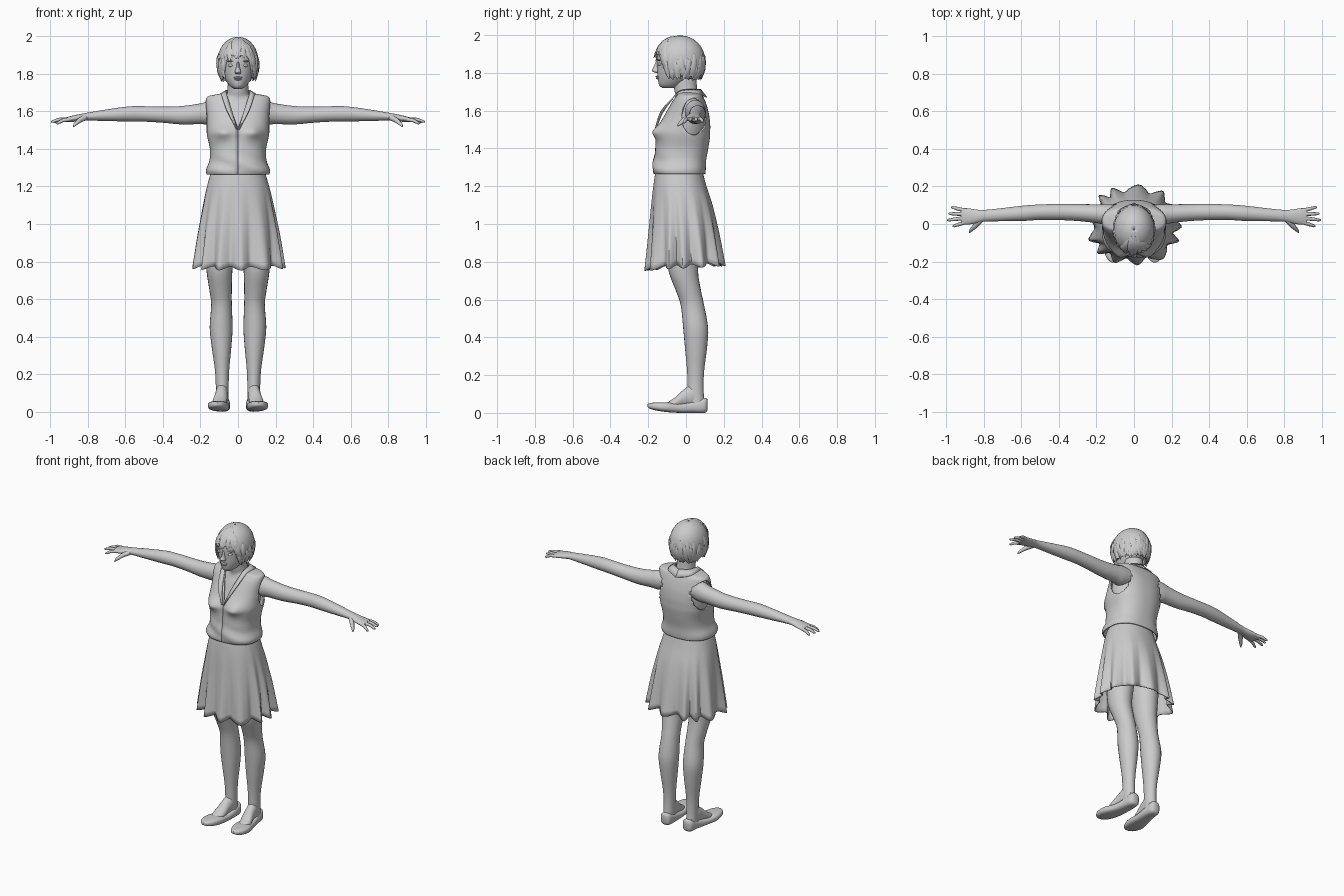
import bpy, bmesh, math, random
from mathutils import Vector
from math import sin, cos, pi, exp

if "Cube" in bpy.data.objects:
    bpy.data.objects.remove(bpy.data.objects["Cube"])

random.seed(4)


def skin(bm, rings, closed=True, caps=True):
    """Bridge a list of point rings into faces."""
    rows = [[bm.verts.new(p) for p in r] for r in rings]
    n = len(rows[0])
    for a, b in zip(rows, rows[1:]):
        for i in range(n if closed else n - 1):
            j = (i + 1) % n
            bm.faces.new((a[i], a[j], b[j], b[i]))
    if caps:
        bm.faces.new(rows[0])
        bm.faces.new(rows[-1])


def finish(name, bm, mirror=False, thick=0.0):
    bmesh.ops.recalc_face_normals(bm, faces=bm.faces)
    me = bpy.data.meshes.new(name)
    bm.to_mesh(me)
    bm.free()
    me.shade_smooth()
    me.set_sharp_from_angle(angle=math.radians(50))
    ob = bpy.data.objects.new(name, me)
    bpy.context.collection.objects.link(ob)
    if thick:
        m = ob.modifiers.new("Thickness", 'SOLIDIFY')
        m.thickness, m.offset = thick, -1
    if mirror:
        ob.modifiers.new("Mirror", 'MIRROR').use_mirror_merge = False
    return ob


def spline(rows, n=4):
    """Catmull-Rom interpolation of number tuples."""
    out = []
    for i in range(len(rows) - 1):
        q = [rows[max(i - 1, 0)], rows[i], rows[i + 1], rows[min(i + 2, len(rows) - 1)]]
        for k in range(n):
            t = k / n
            out.append(tuple(0.5 * (2 * b + (c - a) * t + (2 * a - 5 * b + 4 * c - d) * t * t
                                    + (3 * b - a - 3 * c + d) * t ** 3) for a, b, c, d in zip(*q)))
    return out + [tuple(rows[-1])]


def loft(name, rows, axis=2, power=2.0, sides=24, mirror=False, warp=None, gap=None,
         caps=True, thick=0.0, edit=None):
    """Rows: (position on axis, centre 1, centre 2, radius 1, radius 2)."""
    rings = []
    for t, c1, c2, r1, r2 in spline(rows):
        g = math.asin(min(.95, gap(t) / r1) ** (power / 2)) if gap else 0
        ring = []
        for i in range(sides + (1 if gap else 0)):
            a = -pi / 2 + g + (2 * pi - 2 * g) * i / sides
            u = c1 + r1 * math.copysign(abs(cos(a)) ** (2 / power), cos(a))
            v = c2 + r2 * math.copysign(abs(sin(a)) ** (2 / power), sin(a))
            p = Vector(((t, u, v), (u, t, v), (u, v, t))[axis])
            ring.append(warp(p, a) if warp else p)
        rings.append(ring)
    bm = bmesh.new()
    skin(bm, rings, not gap, caps)
    if edit:
        edit(bm)
    return finish(name, bm, mirror, thick)


def body(rows):
    """(z, half width, front y, back y) to loft rows."""
    return [(z, 0, (f + b) / 2, r, (b - f) / 2) for z, r, f, b in rows]


def tube(bm, pts, widths, flat=1.0, up=Vector((0, 0, 1)), sides=8):
    pts = [Vector(p) for p in pts]
    rings = []
    for i, p in enumerate(pts):
        tan = (pts[min(i + 1, len(pts) - 1)] - pts[max(i - 1, 0)]).normalized()
        u = tan.cross(up).normalized()
        v = u.cross(tan)
        w = widths[i]
        rings.append([p + u * w * cos(2 * pi * k / sides) + v * w * flat * sin(2 * pi * k / sides)
                      for k in range(sides)])
    skin(bm, rings)


def blob(name, loc, size, mirror=False):
    bm = bmesh.new()
    bmesh.ops.create_uvsphere(bm, u_segments=16, v_segments=10, radius=1)
    for v in bm.verts:
        v.co = Vector(loc) + Vector(a * b for a, b in zip(v.co, size))
    finish(name, bm, mirror)


# Head, neck and chest
loft("head", body([(1.72, .02, -.125, -.06), (1.735, .042, -.142, -.02), (1.77, .068, -.149, .03),
                   (1.81, .083, -.152, .06), (1.86, .09, -.155, .075), (1.91, .09, -.15, .075),
                   (1.96, .072, -.12, .06), (1.985, .04, -.08, .02)]), sides=32)
loft("neck_and_chest", body([(1.45, .14, -.13, .1), (1.5, .15, -.128, .11), (1.56, .154, -.1, .11),
                             (1.62, .154, -.075, .1), (1.655, .13, -.058, .085), (1.68, .07, -.055, .072),
                             (1.71, .056, -.062, .06), (1.77, .055, -.07, .055)]), sides=32)

# Face details
loft("nose", body([(1.865, .007, -.158, -.13), (1.83, .011, -.172, -.13), (1.812, .017, -.181, -.13),
                   (1.803, .015, -.168, -.13), (1.799, .008, -.155, -.13)]), sides=12)
blob("eye", (.036, -.135, 1.846), (.017, .014, .009), True)
blob("eyebrow", (.038, -.138, 1.868), (.022, .014, .004), True)
blob("upper_lip", (0, -.15, 1.781), (.024, .011, .005))
blob("lower_lip", (0, -.149, 1.772), (.02, .011, .006))

# Short hair: cap shell plus tapered locks
def scalp(a, e, s=1.0):
    h = cos(e if e > 0 else e * .75)
    return Vector((.109 * s * h * cos(a), -.03 + .13 * s * h * sin(a), min(1.999, 1.87 + .128 * s * sin(e))))


def hairline(a):
    f = max(0, min(1, (-sin(a) - .55) / .35))
    return math.radians(-46 + 58 * f * f * (3 - 2 * f))


bm = bmesh.new()
angles = [2 * pi * i / 40 for i in range(40)]
skin(bm, [[scalp(a, pi / 2 * (1 - k / 12) * .98 + hairline(a) * k / 12) for a in angles] for k in range(13)],
     caps=False)
finish("hair_cap", bm, thick=.015)

bm = bmesh.new()
for i in range(64):
    a = 2 * pi * i / 64 * 3 + random.uniform(-.1, .1)
    end = hairline(a) - random.uniform(.0, .16)
    start = end + random.uniform(.6, 1.2)
    swirl = random.uniform(-.35, .35)
    flick = random.uniform(.0, .1)
    pts = [scalp(a + swirl * t * t, start + (end - start) * t, 1 + .015 * sin(pi * t) + flick * t ** 4)
           for t in (0, .2, .4, .6, .8, 1)]
    tube(bm, pts, [.003, .013, .016, .015, .010, .002], .4, Vector((cos(a), sin(a), .4)), 6)
finish("hair_locks", bm)

# Sleeveless blouse with open neckline and armholes
def bust(p, a):
    if p.y < 0:
        p.y -= .03 * exp(-((abs(p.x) - .08) / .045) ** 2 - ((p.z - 1.488) / .035) ** 2)
        p.y += .006 * sin(p.z * 60 + p.x * 25) * max(0, 1 - abs(p.z - 1.32) / .08)
    return p


def armholes(bm):
    def e(v):
        if abs(v.co.x) < .1:
            return 9
        return math.hypot((v.co.y - .042) / .065, (v.co.z - 1.568) / .098)
    bmesh.ops.delete(bm, geom=[f for f in bm.faces if all(e(v) < 1 for v in f.verts)], context='FACES')
    for v in bm.verts:
        k = e(v)
        if k < 1:
            v.co.y = .042 + (v.co.y - .042) / k
            v.co.z = 1.568 + (v.co.z - 1.568) / k


loft("blouse", body([(1.265, .168, -.172, .102), (1.29, .17, -.178, .105), (1.34, .152, -.17, .107),
                     (1.4, .15, -.163, .118), (1.46, .163, -.16, .127), (1.49, .167, -.157, .128),
                     (1.53, .167, -.14, .128), (1.58, .168, -.112, .122), (1.62, .171, -.09, .112),
                     (1.655, .172, -.07, .1), (1.68, .162, -.052, .088), (1.692, .11, -.056, .078),
                     (1.698, .078, -.054, .072)]),
     power=2.4, sides=64, warp=bust, caps=False, thick=.007, edit=armholes,
     gap=lambda z: max(.0006, .062 * (z - 1.51) / .18))

# Folded collar running down both sides of the neckline
inner = spline([(.002, -.158, 1.505), (.024, -.132, 1.58), (.046, -.085, 1.65), (.064, -.035, 1.705),
                (.058, .04, 1.715), (0, .078, 1.715)])
outer = spline([(.006, -.164, 1.51), (.05, -.138, 1.59), (.075, -.09, 1.65), (.09, -.03, 1.695),
                (.085, .07, 1.69), (0, .112, 1.672)])
bm = bmesh.new()
skin(bm, [inner, outer], closed=False, caps=False)
finish("collar", bm, True, .006)

# Flared skirt with folds deepening to the hem
def folds(p, a):
    k = max(0, (1.24 - p.z) / .47)
    w = cos(13 * a + 1.1 * sin(3 * a) + .6 * sin(5 * a + 1))
    s = 1 + .095 * k ** 1.3 * w * abs(w) ** .3
    return Vector((p.x * s, -.01 + (p.y + .01) * s, p.z + k * (.013 * sin(a) - .01 * w)))


loft("skirt", body([(1.29, .14, -.16, .085), (1.2, .166, -.173, .108), (1.1, .188, -.182, .138),
                    (.95, .214, -.192, .168), (.775, .234, -.203, .192)]),
     power=2.25, sides=156, warp=folds, caps=False, thick=.006)

# Legs, feet and flat shoes
loft("leg", [(1.02, .09, -.015, .08, .095), (.88, .095, -.015, .08, .09), (.75, .099, -.014, .069, .078),
             (.65, .093, .012, .06, .067), (.57, .088, .034, .055, .062), (.45, .09, .051, .061, .066),
             (.35, .088, .053, .053, .059), (.22, .085, .051, .038, .045), (.12, .084, .051, .034, .042),
             (.04, .084, .055, .034, .045)], mirror=True)


def foot_rows(rows):
    return [(y, cx, (a + b) / 2, w, (b - a) / 2) for y, cx, w, a, b in rows]


loft("foot", foot_rows([(.09, .084, .02, .03, .1), (.04, .085, .033, .03, .15), (-.01, .09, .034, .03, .125),
                        (-.06, .098, .038, .02, .08), (-.11, .103, .03, .02, .05)]), axis=1, mirror=True)
loft("shoe", foot_rows([(.115, .08, .014, .02, .068), (.1, .081, .034, 0, .08), (.04, .083, .041, 0, .062),
                        (-.03, .092, .047, 0, .05), (-.1, .104, .056, .004, .056), (-.16, .109, .046, .013, .055),
                        (-.193, .11, .026, .023, .051), (-.205, .11, .008, .033, .045)]),
     axis=1, power=2.8, mirror=True)

# Arms held straight out, with hands
loft("arm", [(.08, .05, 1.6, .05, .05), (.15, .05, 1.593, .055, .063), (.2, .055, 1.588, .05, .055),
             (.3, .061, 1.58, .045, .049), (.4, .064, 1.583, .043, .043), (.5, .063, 1.587, .041, .041),
             (.58, .058, 1.587, .041, .04), (.7, .05, 1.58, .035, .031), (.8, .044, 1.573, .031, .021),
             (.84, .041, 1.568, .036, .019), (.89, .04, 1.56, .044, .016), (.922, .042, 1.556, .04, .011)],
     axis=0, mirror=True)
bm = bmesh.new()
for x0, y0, x1, y1, z1 in [(.9, .009, .968, -.013, 1.535), (.91, .031, .997, .02, 1.545),
                           (.91, .053, .99, .055, 1.545), (.9, .072, .975, .09, 1.54)]:
    a, b = Vector((x0, y0, 1.558)), Vector((x1, y1, z1))
    mid = a.lerp(b, .55) + Vector((0, 0, .006))
    tube(bm, [a, mid, a.lerp(b, .9), b], [.011, .0095, .007, .003])
tube(bm, [(.815, .025, 1.568), (.845, -.008, 1.553), (.87, -.034, 1.53), (.878, -.045, 1.518)],
     [.016, .014, .009, .003])
finish("fingers", bm, True)
